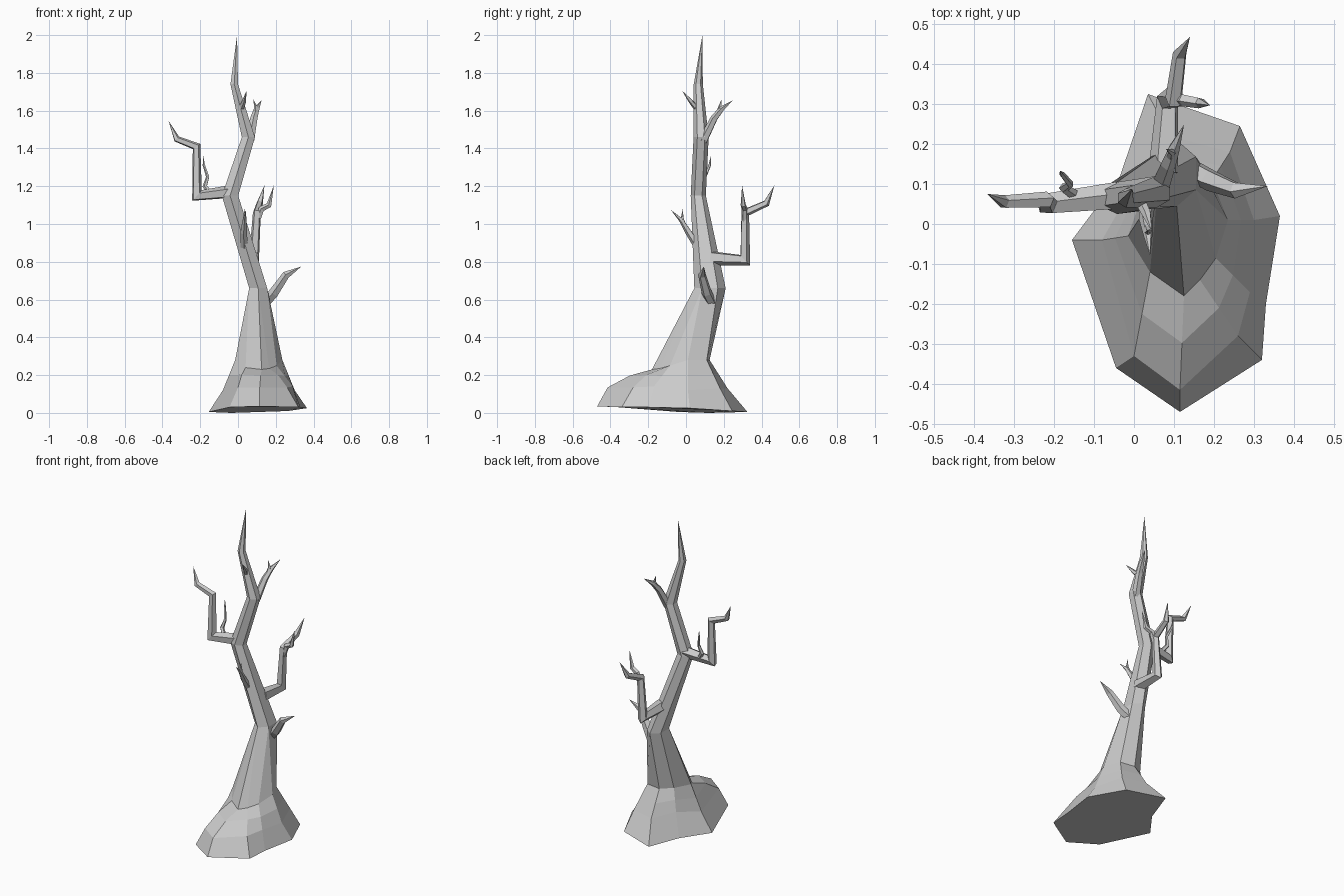
import bpy, bmesh
from math import cos, sin, pi, radians
from mathutils import Vector


def finish(name, bm):
    bmesh.ops.remove_doubles(bm, verts=bm.verts, dist=0.0005)
    bmesh.ops.recalc_face_normals(bm, faces=bm.faces)
    me = bpy.data.meshes.new(name)
    bm.to_mesh(me)
    bm.free()
    ob = bpy.data.objects.new(name, me)
    bpy.context.collection.objects.link(ob)
    return ob


def loft(name, rings):
    """Skin rings of equal length; repeated points collapse into triangles."""
    bm = bmesh.new()
    rows = [[bm.verts.new(p) for p in r] for r in rings]
    n = len(rows[0])
    for a, b in zip(rows, rows[1:]):
        for i in range(n):
            j = (i + 1) % n
            bm.faces.new((a[i], a[j], b[j], b[i]))
    bm.faces.new(rows[0])
    bmesh.ops.remove_doubles(bm, verts=bm.verts, dist=0.0005)
    return finish(name, bm)


def branch(name, path, radii, sides=5):
    """Faceted tube with mitred elbows, tapering to a point."""
    pts = [Vector(p) for p in path]
    dirs = [(b - a).normalized() for a, b in zip(pts, pts[1:])]
    u = dirs[0].orthogonal().normalized()
    v = dirs[0].cross(u)
    offs = [u * cos(2 * pi * k / sides) + v * sin(2 * pi * k / sides) for k in range(sides)]
    rings = [[pts[0] + o * radii[0] for o in offs]]
    for i in range(1, len(pts) - 1):
        d, e = dirs[i - 1], dirs[i]
        t = (d + e).normalized()
        rings.append([pts[i] + (o - d * (o.dot(t) / d.dot(t))) * radii[i] for o in offs])
        q = d.rotation_difference(e)
        offs = [q @ o for o in offs]
    rings.append([pts[-1]] * sides)
    return loft(name, rings)


# Root flare: ground outline, bulge, and foot of the trunk (front point first)
ground = [(.115, -.47, .035), (.32, -.34, .03), (.33, -.20, .03), (.365, .02, .025),
          (.265, .245, .01), (.035, .325, .005), (-.035, .12, 0), (-.155, -.04, .005),
          (-.045, -.36, .03)]
bulge = [(.115, -.415, .135), (.26, -.28, .135), (.29, -.17, .14), (.30, .01, .12),
         (.24, .18, .13), (.09, .22, .13), (0, .10, .15), (-.08, -.04, .12),
         (0, -.33, .135)]
foot = [(.125, -.18, .23), (.165, -.14, .235), (.205, -.085, .25), (.235, .01, .28),
        (.195, .11, .28), (.10, .125, .28), (.025, .085, .29), (-.015, -.03, .28),
        (.04, -.12, .24)]
shoulder = []
for i, (b, f) in enumerate(zip(bulge, foot)):
    p = (Vector(b) + Vector(f)) / 2
    p.z += .015 if i in (0, 1, 8) else 0
    shoulder.append(p)

# Trunk: six-sided crooked stem, joined to the nine-point flare
rings = [ground, bulge, shoulder, foot]
corner = [0, 0, 1, 1, 2, 3, 4, 5, 5]
for cx, cy, z, rx, ry in [(.107, .127, .66, .055, .083), (-.042, .065, 1.15, .05, .04),
                          (.055, .08, 1.46, .04, .04), (-.02, .065, 1.74, .023, .024),
                          (-.005, .087, 2.0, 0, 0)]:
    hexa = [(cx + rx * cos(radians(a)), cy + ry * sin(radians(a)), z)
            for a in range(-90, 270, 60)]
    rings.append([hexa[k] for k in corner])
loft("trunk", rings)

# Large branches
branch("left_branch", [(-.04, .07, 1.17), (-.218, .05, 1.15), (-.22, .06, 1.41),
                       (-.325, .055, 1.45), (-.367, .075, 1.545)],
       [.036, .027, .021, .017])
branch("back_branch", [(.075, .13, .82), (.085, .312, .81), (.1, .312, 1.06),
                       (.115, .425, 1.11), (.14, .468, 1.205)],
       [.04, .028, .022, .018])
branch("low_right_branch", [(.145, .135, .585), (.19, .11, .635), (.255, .085, .73),
                            (.335, .095, .775)], [.028, .028, .021])
branch("front_branch", [(.035, .07, .87), (.03, .015, .955), (.035, -.025, 1.02),
                        (.04, -.08, 1.075)], [.022, .018, .012])
branch("upper_back_branch", [(.062, .09, 1.44), (.085, .15, 1.56), (.1, .19, 1.61),
                             (.125, .248, 1.655)], [.026, .02, .015])

# Small twigs
branch("left_twig", [(-.145, .07, 1.16), (-.175, .09, 1.2), (-.16, .1, 1.25),
                     (-.18, .125, 1.31), (-.185, .133, 1.365)], [.014, .012, .009, .007])
branch("back_twig", [(.1, .31, 1.01), (.125, .31, 1.08), (.165, .303, 1.1),
                     (.19, .297, 1.205)], [.016, .016, .014])
branch("front_twig", [(.03, -.005, .99), (.035, -.02, 1.03), (.033, -.017, 1.08)], [.009, .008])
branch("upper_back_twig", [(.09, .165, 1.58), (.095, .18, 1.62), (.08, .188, 1.66)], [.012, .009])
branch("upper_front_twig", [(.012, .065, 1.6), (.032, .025, 1.65), (.045, -.02, 1.705)],
       [.015, .012])
